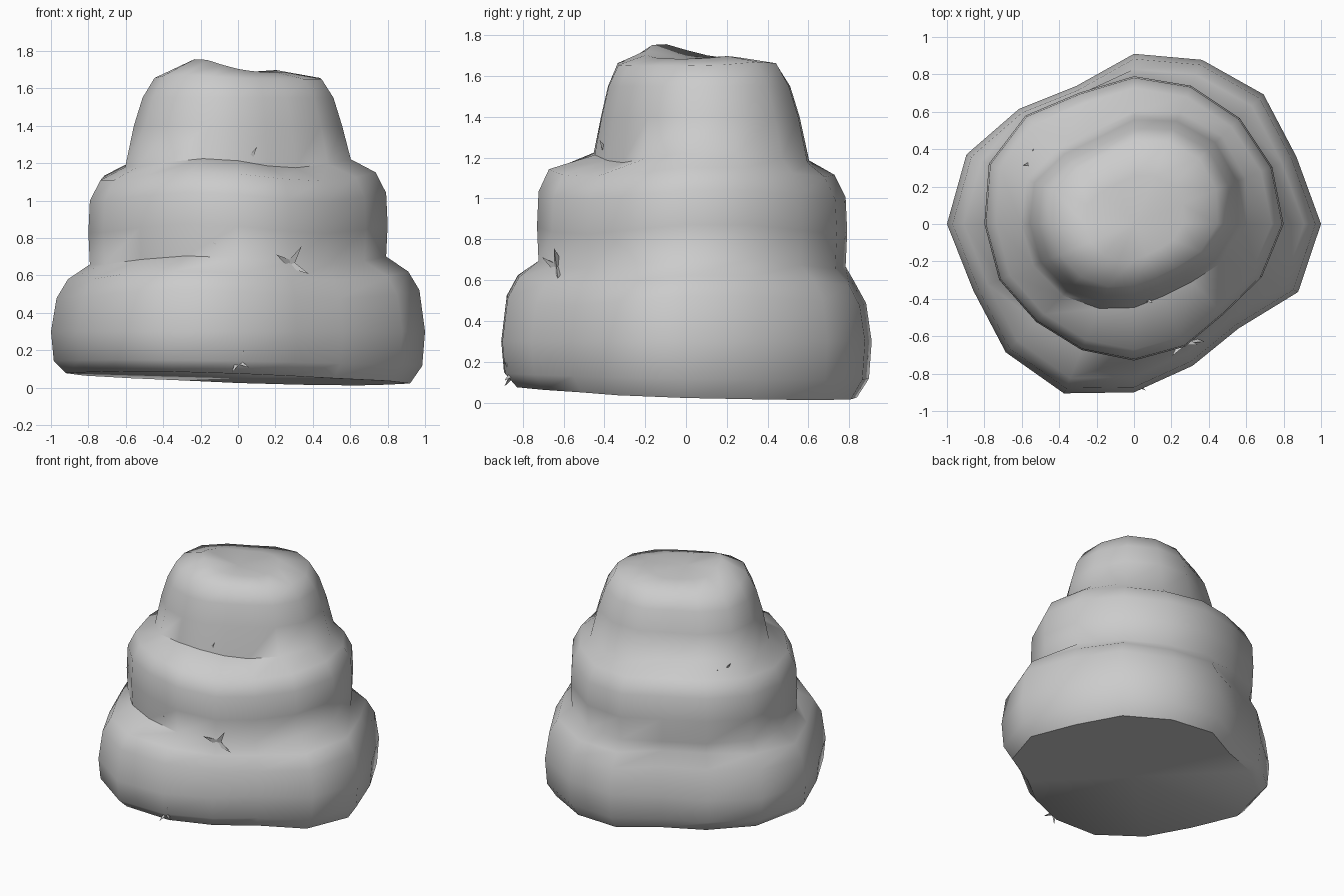
import bpy, bmesh, math
from mathutils import Vector

cube = bpy.data.objects.get("Cube")
if cube:
    bpy.data.objects.remove(cube, do_unlink=True)


def make_material(name, grey):
    material = bpy.data.materials.new(name)
    material.use_nodes = True
    colour = (grey, grey, grey, 1)
    material.diffuse_color = colour
    material.node_tree.nodes["Principled BSDF"].inputs["Base Color"].default_value = colour
    return material


def finish(bm, name, material, angle):
    bmesh.ops.recalc_face_normals(bm, faces=bm.faces)
    mesh = bpy.data.meshes.new(name)
    bm.to_mesh(mesh)
    bm.free()
    mesh.materials.append(material)
    result = bpy.data.objects.new(name, mesh)
    bpy.context.collection.objects.link(result)
    bpy.ops.object.select_all(action="DESELECT")
    result.select_set(True)
    bpy.context.view_layer.objects.active = result
    bpy.ops.object.shade_smooth_by_angle(angle=math.radians(angle))
    return result


stone = make_material("grey stone", 0.6)

# Radius of each boulder tier, in equal steps around from +x towards +y
base = [1, .94, .98, .95, .91, .8, .87, .97, 1, .93, .97, .98, .9, .82, .79, .95]
middle = [.8, .8, .8, .8, .79, .76, .82, .84, .8, .78, .74, .73, .73, .71, .68, .74]
crown = [.58, .62, .64, .62, .58, .52, .55, .6, .58, .56, .52, .47, .43, .4, .42, .5]
count = len(base)

# Rings from the ground to the summit: tier, height, scale
rings = [
    (base, .05, .92), (base, .13, .985), (base, .3, 1), (base, .5, .97), (base, .6, .91),
    (middle, .68, .99), (middle, .85, 1), (middle, 1.02, .99), (middle, 1.13, .92),
    (crown, 1.2, 1.04), (crown, 1.4, .96), (crown, 1.55, .88), (crown, 1.65, .77),
    (crown, 1.69, .45),
]


def settle(x, y, z):
    """Tilt the foot and raise the summit's two humps."""
    if z < .2:
        z -= .04 * (x + y) * (1 - z / .2)
    if z > 1.6:
        z += .07 * math.exp(-((x + .2) ** 2 + (y + .12) ** 2) / .03)
        z += .03 * math.exp(-((x - .25) ** 2 + (y - .3) ** 2) / .03)
        z -= .03 * math.exp(-((x - .08) ** 2 + (y - .1) ** 2) / .03)
    return Vector((x, y, max(z, 0)))


# Tiered boulder body
bm = bmesh.new()
loops = []
for tier, height, scale in rings:
    loop = []
    for i, radius in enumerate(tier):
        angle = math.tau * i / count
        r = radius * scale
        # Gentle lumps leave the ledges uneven
        lump = .025 * math.sin(3 * angle + 1) if .4 < height < 1.3 else 0
        loop.append(bm.verts.new(settle(r * math.cos(angle), r * math.sin(angle), height + lump)))
    loops.append(loop)
for lower, upper in zip(loops, loops[1:]):
    for i in range(count):
        j = (i + 1) % count
        bm.faces.new((lower[i], lower[j], upper[j], upper[i]))
for loop, height in ((loops[0], .05), (loops[-1], 1.69)):
    centre = bm.verts.new(settle(0, 0, height))
    for i in range(count):
        bm.faces.new((loop[i], loop[(i + 1) % count], centre))
finish(bm, "stacked_boulder", stone, 55)

# Broken chips caught in the creases: position, spread
chips = [
    ((.05, -.4, 1.2), .1), ((-.03, -.68, .72), .12), ((.28, -.64, .66), .11),
    ((0, -.86, .14), .07), ((-.55, .33, 1.15), .08),
]
bm = bmesh.new()
for place, spread in chips:
    middle_point = Vector(place)
    outward = Vector((place[0], place[1], 0)).normalized()
    side = outward.cross(Vector((0, 0, 1)))
    for k in range(4):
        turn = math.tau * k / 4 + .5
        arm = side * math.cos(turn) + Vector((0, 0, math.sin(turn)))
        across = arm.cross(outward) * spread * .2
        tip = bm.verts.new(middle_point + arm * spread + outward * .03)
        left = bm.verts.new(middle_point + across)
        right = bm.verts.new(middle_point - across)
        back = bm.verts.new(middle_point - outward * spread * .5)
        for face in ((tip, left, right), (tip, right, back), (tip, back, left), (left, back, right)):
            bm.faces.new(face)
finish(bm, "stone_chips", stone, 20)
